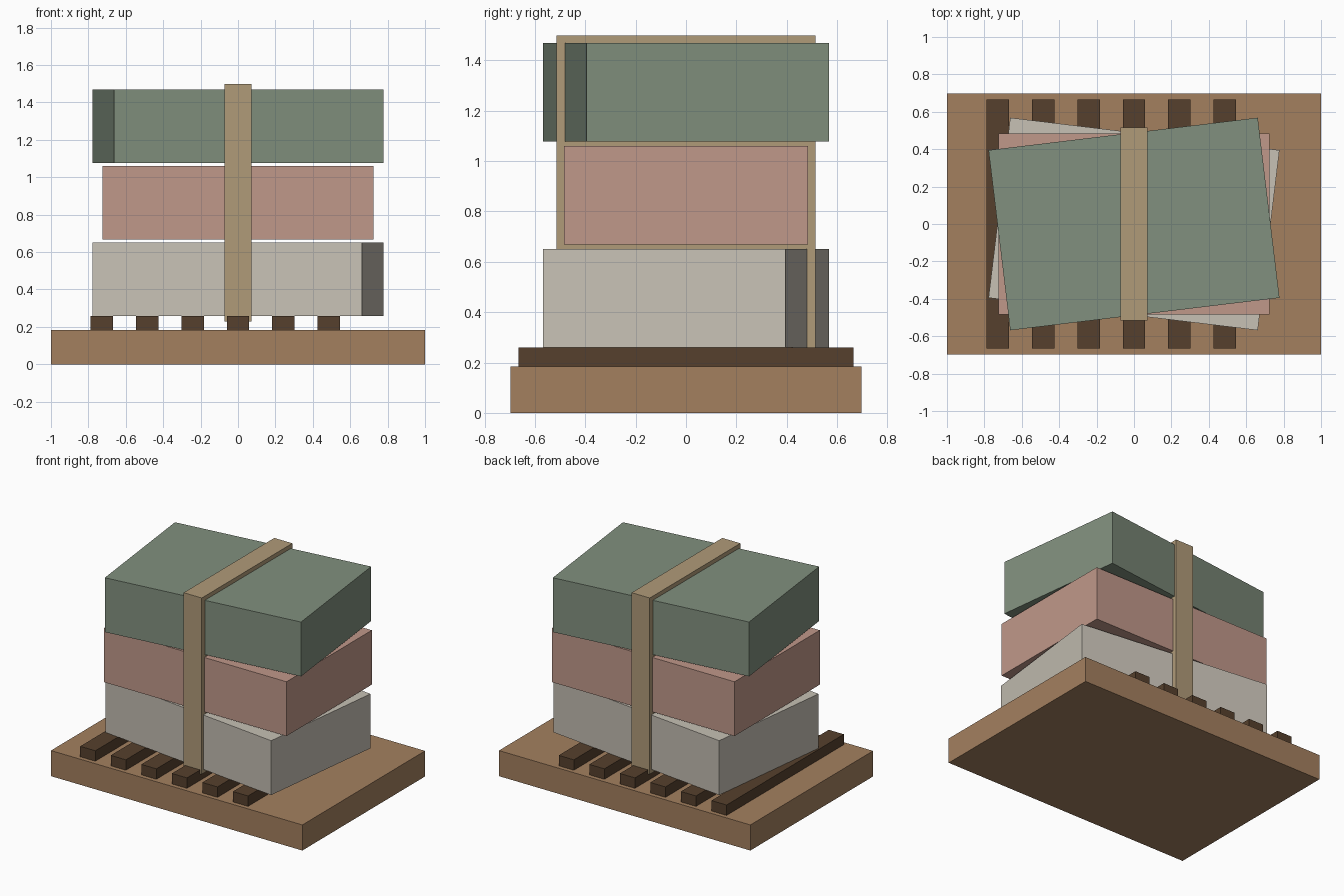
import bpy

default = bpy.data.objects.get("Cube")
if default:
    bpy.data.objects.remove(default, do_unlink=True)


def linear(c):
    c /= 255
    return c / 12.92 if c <= 0.04045 else ((c + 0.055) / 1.055) ** 2.4


def material(name, r, g, b):
    colour = (linear(r), linear(g), linear(b), 1)
    mat = bpy.data.materials.new(name)
    mat.use_nodes = True
    mat.diffuse_color = colour
    bsdf = mat.node_tree.nodes["Principled BSDF"]
    bsdf.inputs["Base Color"].default_value = colour
    bsdf.inputs["Roughness"].default_value = 0.9
    return mat


def box(name, size, bottom, mat, x=0, turn=0):
    """Box centred on y = 0, resting at height bottom, turned about z."""
    bpy.ops.mesh.primitive_cube_add(size=1, location=(x, 0, bottom + size[2] / 2))
    obj = bpy.context.object
    obj.name = obj.data.name = name
    obj.scale = size
    obj.rotation_euler.z = turn
    obj.data.materials.append(mat)
    return obj


wood = material("light wood", 164, 128, 95)
dark_wood = material("dark wood", 86, 64, 45)
cream = material("cream cloth", 199, 193, 181)
pink = material("dusty pink cloth", 192, 152, 138)
green = material("sage green cloth", 129, 144, 126)
tan = material("tan strap", 176, 155, 121)

# Pallet board and the slats across it
box("base_board", (2, 1.394, 0.184), 0, wood)
for i in range(6):
    box(f"slat_{i + 1}", (0.12, 1.332, 0.075), 0.184, dark_wood, x=(i - 3) * 0.243)

# Stacked bundles, each twisted a little further than the one below
for i, (name, mat) in enumerate((("bottom", cream), ("middle", pink), ("top", green))):
    box(f"{name}_bundle", (1.45, 0.97, 0.391), 0.259 + i * 0.409, mat, turn=(i - 1) * 0.12)

# Strap running through and around the stack
box("strap", (0.144, 1.03, 1.268), 0.23, tan)
